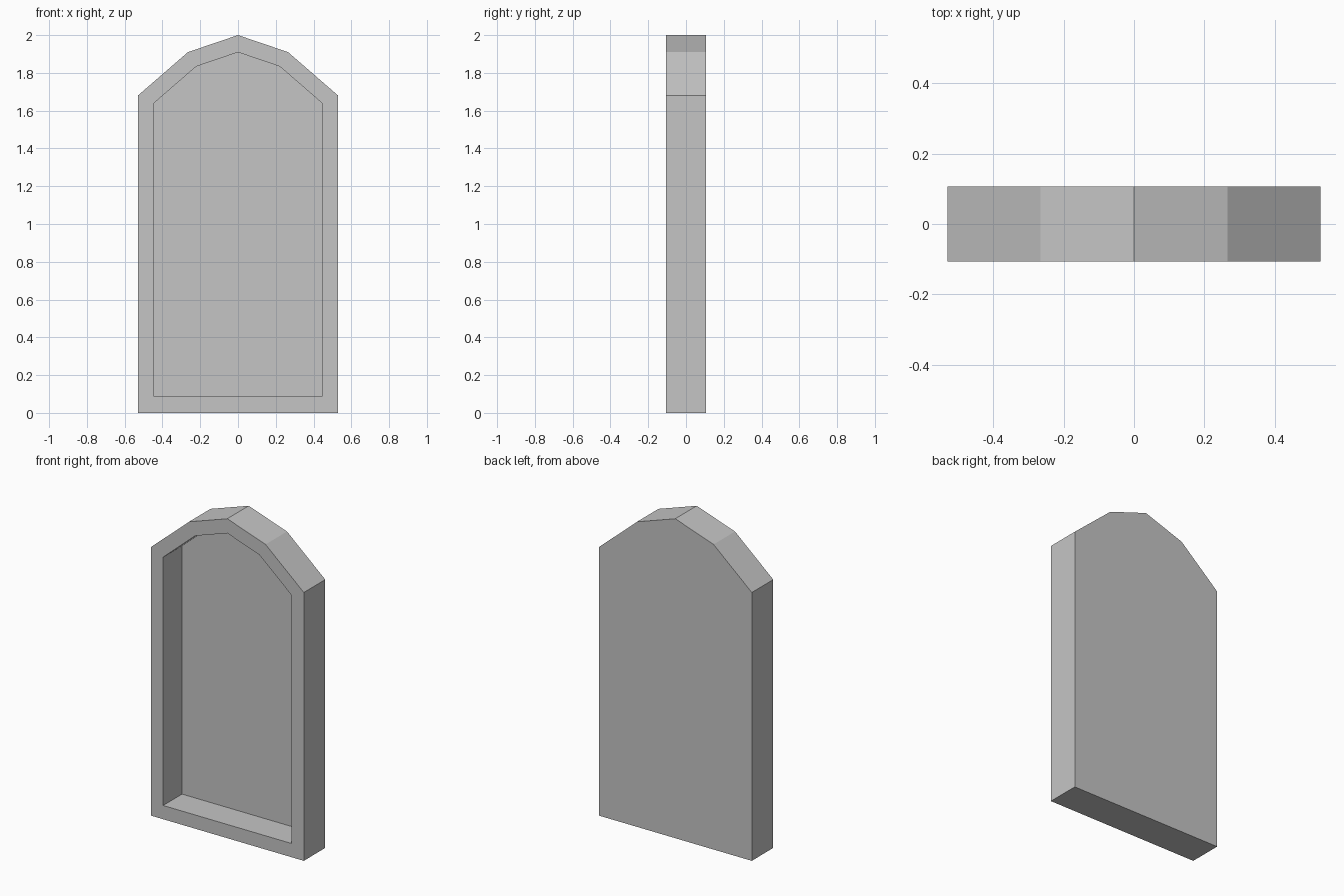
import bpy
import bmesh
from mathutils import Vector

cube = bpy.data.objects.get("Cube")
if cube:
    bpy.data.objects.remove(cube, do_unlink=True)

HALF_DEPTH = 0.106   # half the thickness of the panel
RIM = 0.086          # width of the raised border
RECESS = 0.187       # how far the pocket goes in from the front

# Plain grey material
grey = bpy.data.materials.new("plain grey")
grey.use_nodes = True
colour = (0.56, 0.56, 0.56, 1)
grey.diffuse_color = colour
grey.node_tree.nodes["Principled BSDF"].inputs["Base Color"].default_value = colour

# Arched outline: right half, mirrored to the other side
half = [(0.53, 0), (0.53, 1.68), (0.265, 1.91)]
outline = half + [(0, 2)] + [(-x, z) for x, z in reversed(half)]

bm = bmesh.new()
front = bm.faces.new([bm.verts.new((x, -HALF_DEPTH, z)) for x, z in outline])

# Solid slab: extrude a back copy of the outline
back = bmesh.ops.extrude_face_region(bm, geom=[front], use_keep_orig=True)
back_verts = [v for v in back["geom"] if isinstance(v, bmesh.types.BMVert)]
bmesh.ops.translate(bm, verts=back_verts, vec=Vector((0, 2 * HALF_DEPTH, 0)))
bmesh.ops.recalc_face_normals(bm, faces=bm.faces)

# Border and straight-sided pocket on the front
front = min(bm.faces, key=lambda f: f.calc_center_median().y)
bmesh.ops.inset_region(bm, faces=[front], thickness=RIM, use_even_offset=True)
pocket = bmesh.ops.extrude_face_region(bm, geom=[front])
pocket_verts = [v for v in pocket["geom"] if isinstance(v, bmesh.types.BMVert)]
bmesh.ops.translate(bm, verts=pocket_verts, vec=Vector((0, RECESS, 0)))
if front.is_valid:
    bmesh.ops.delete(bm, geom=[front], context="FACES_ONLY")
bmesh.ops.recalc_face_normals(bm, faces=bm.faces)

mesh = bpy.data.meshes.new("arched_frame")
bm.to_mesh(mesh)
bm.free()
mesh.materials.append(grey)
frame = bpy.data.objects.new("arched_frame", mesh)
bpy.context.collection.objects.link(frame)
